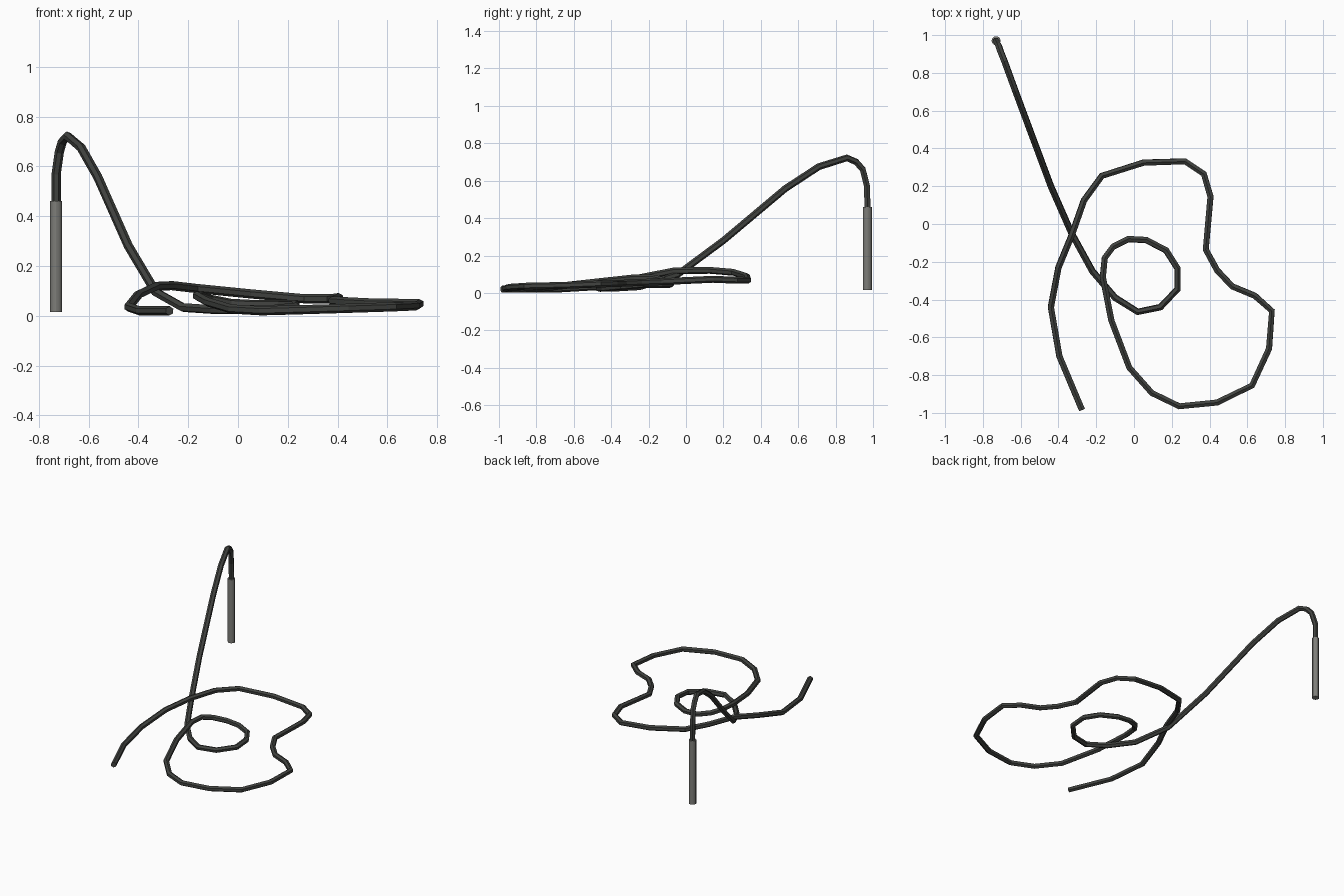
import bpy


def material(name, rgb):
    m = bpy.data.materials.new(name)
    m.diffuse_color = (*rgb, 1)
    return m


dark = material("dark rubber", (0.052, 0.055, 0.050))
grey = material("grey metal", (0.21, 0.21, 0.195))

# cable centre line: raised arch, small coil, big loop, loose end
path = [
    (-.73, .97, .45), (-.73, .968, .57), (-.717, .945, .66), (-.705, .91, .70),
    (-.685, .86, .722), (-.63, .71, .675), (-.563, .53, .557), (-.44, .20, .28),
    (-.33, -.05, .095), (-.22, -.25, .033), (-.10, -.39, .025), (.02, -.465, .024),
    (.14, -.44, .026), (.23, -.345, .035), (.23, -.235, .045), (.17, -.14, .045),
    (.065, -.085, .045), (-.03, -.08, .05), (-.11, -.12, .066), (-.155, -.18, .08),
    (-.165, -.28, .08), (-.12, -.51, .055), (-.025, -.76, .027), (.095, -.895, .02),
    (.24, -.965, .024), (.44, -.945, .03), (.625, -.855, .036), (.715, -.66, .04),
    (.73, -.46, .048), (.64, -.38, .05), (.52, -.33, .052), (.44, -.245, .056),
    (.38, -.135, .06), (.405, .145, .073), (.37, .265, .068), (.27, .332, .068),
    (.05, .325, .088), (-.17, .255, .11), (-.265, .125, .121), (-.33, -.06, .118),
    (-.40, -.23, .085), (-.44, -.44, .035), (-.395, -.70, .02), (-.275, -.985, .02),
]
cu = bpy.data.curves.new("cable", 'CURVE')
cu.dimensions = '3D'
cu.bevel_depth = 0.0185
cu.bevel_resolution = 1
cu.use_fill_caps = True
sp = cu.splines.new('POLY')
sp.points.add(len(path) - 1)
for p, co in zip(sp.points, path):
    p.co = (*co, 1)
sp.use_smooth = False
cu.materials.append(dark)
cable = bpy.data.objects.new("cable", cu)
bpy.context.collection.objects.link(cable)
bpy.context.view_layer.objects.active = cable
cable.select_set(True)
bpy.ops.object.convert(target='MESH')
cable.select_set(False)

# metal rod hanging from the arch
bpy.ops.mesh.primitive_cylinder_add(vertices=12, radius=0.024, depth=0.445,
                                    location=(-.73, .97, .2375))
rod = bpy.context.object
rod.name = "metal_rod"
rod.data.materials.append(grey)
bpy.ops.object.shade_smooth_by_angle()
